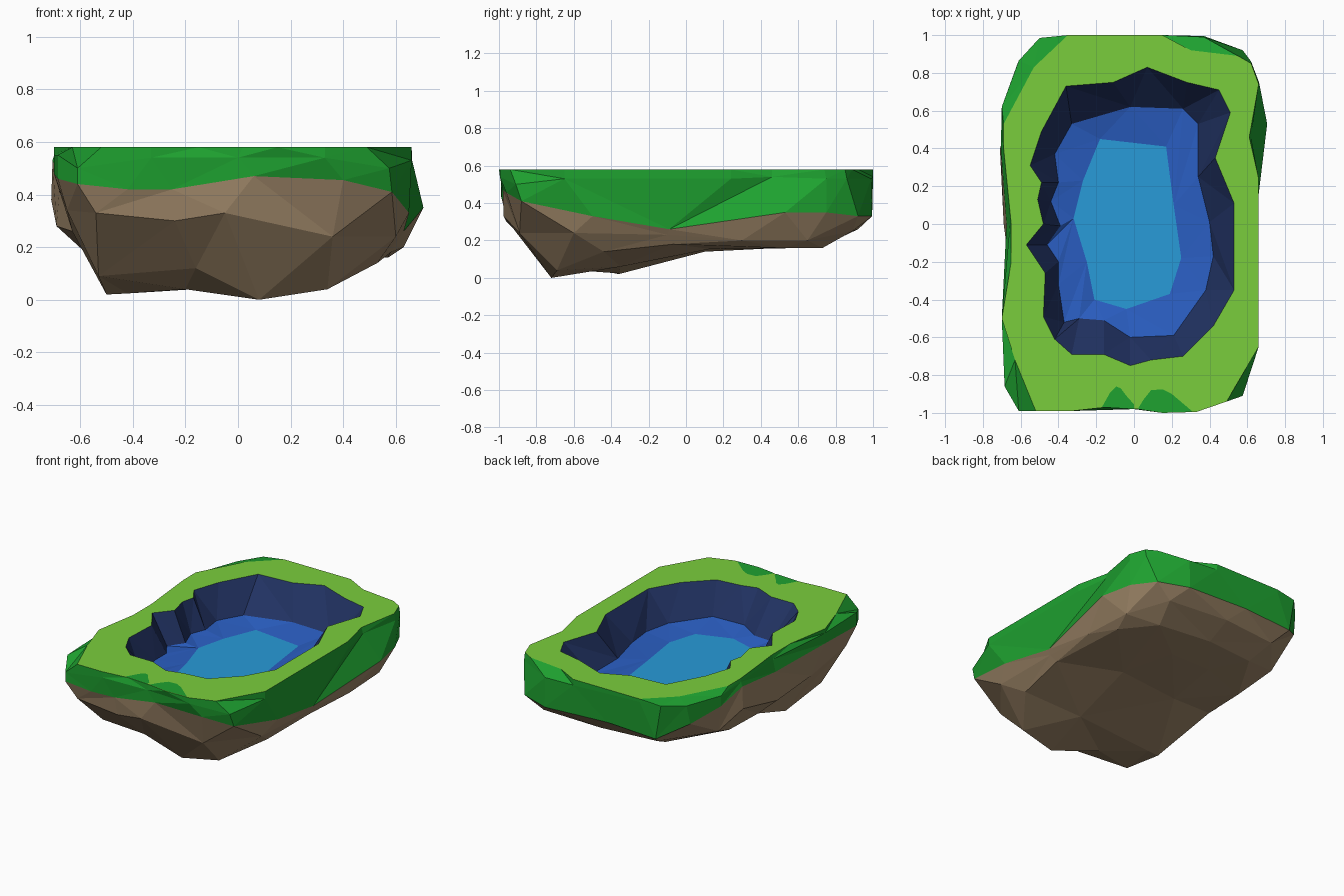
import bpy, bmesh, math
from mathutils import Vector

if "Cube" in bpy.data.objects:
    bpy.data.objects.remove(bpy.data.objects["Cube"])


def material(name, r, g, b):
    def lin(c):
        c /= 255
        return c / 12.92 if c <= 0.04045 else ((c + 0.055) / 1.055) ** 2.4
    m = bpy.data.materials.new(name)
    m.diffuse_color = (lin(r), lin(g), lin(b), 1)
    m.use_nodes = True
    m.node_tree.nodes["Principled BSDF"].inputs["Base Color"].default_value = m.diffuse_color
    return m


LAWN = material("light_green", 122, 206, 60)
GRASS = material("grass_green", 30, 162, 48)
ROCK = material("rock_brown", 158, 134, 104)
DEEP = material("navy_blue", 33, 50, 98)
BLUE = material("water_blue", 42, 94, 194)
LIGHT = material("light_water_blue", 40, 155, 216)


def angle(p):
    """Angle round the island, counter-clockwise, seam at the back."""
    return math.atan2(p[0], -p[1] * 0.68)


def ring(points, z=None):
    pts = [Vector(p if z is None else (p[0], p[1], z)) for p in points]
    return sorted(pts, key=angle)


def add_band(bm, a, b, mat):
    """Zip two rings of any size together with triangles, following the angle."""
    va = [bm.verts.new(p) for p in a]
    vb = [bm.verts.new(p) for p in b]
    aa = [angle(p) for p in a] + [angle(a[0]) + math.tau]
    ab = [angle(p) for p in b] + [angle(b[0]) + math.tau]
    i = j = 0
    while i < len(a) or j < len(b):
        p, q = va[i % len(a)], vb[j % len(b)]
        if j == len(b) or (i < len(a) and aa[i + 1] <= ab[j + 1]):
            i += 1
            f = bm.faces.new((p, va[i % len(a)], q))
        else:
            j += 1
            f = bm.faces.new((p, vb[j % len(b)], q))
        f.material_index = mat


def add_cap(bm, pts, mat, down=False):
    vs = [bm.verts.new(p) for p in pts]
    f = bm.faces.new(vs[::-1] if down else vs)
    f.material_index = mat
    bmesh.ops.triangulate(bm, faces=[f])


def finish(bm, name, mats):
    bmesh.ops.remove_doubles(bm, verts=bm.verts, dist=0.0005)
    me = bpy.data.meshes.new(name)
    bm.to_mesh(me)
    bm.free()
    for m in mats:
        me.materials.append(m)
    ob = bpy.data.objects.new(name, me)
    bpy.context.collection.objects.link(ob)


TOP = 0.58

# Outlines from the underside up to the lawn
under = ring([(-.2, -.58, .04), (.15, -.35, .06), (.2, .13, .155), (.1, .5, .16),
              (-.2, .5, .16), (-.25, .1, .14), (-.42, -.36, .024)])
keel = ring([(-.5, -.36, .02), (-.53, -.7, .09), (-.16, -.78, .12), (.08, -.72, 0),
             (.34, -.69, .04), (.53, -.44, .14), (.58, -.07, .18), (.57, .52, .16),
             (.4, .73, .16), (0, .75, .18), (-.35, .72, .18), (-.57, .35, .18),
             (-.58, .05, .18)])
rock_mid = ring([(-.54, -.96, .33), (-.24, -.96, .3), (-.05, -.975, .33), (.36, -.89, .24),
                 (.6, -.6, .24), (.61, -.1, .23), (.63, .3, .2), (.61, .65, .2),
                 (.45, .89, .25), (0, .92, .26), (-.4, .88, .26), (-.65, .58, .28),
                 (-.71, .4, .38), (-.69, 0, .28), (-.63, -.45, .26), (-.65, -.8, .34)])
grass_edge = ring([(-.61, -.99, .44), (-.42, -.985, .42), (-.25, -.975, .42), (.06, -.98, .47),
                   (.4, -.96, .455), (.585, -.88, .41), (.65, -.5, .33), (.63, -.09, .26),
                   (.705, .53, .35), (.66, .75, .35), (.575, .92, .33), (.37, .995, .33),
                   (-.1, .99, .35), (-.46, .985, .33), (-.62, .84, .42), (-.7, .62, .48),
                   (-.705, .4, .53), (-.675, 0, .47), (-.7, -.5, .48), (-.685, -.86, .46)])
shoulder = ring([(-.61, -.99, .5), (-.33, -.99, .54), (0, -.98, .54), (.33, -.995, .54),
                 (.575, -.91, .5), (.66, -.65, .53), (.66, .24, .53), (.62, .46, .54),
                 (.662, .75, .53), (.62, .86, .53), (.37, .99, .53), (.15, 1, .54),
                 (-.35, 1, .56), (-.5, .985, .565), (-.61, .865, .55), (-.7, .62, .55),
                 (-.695, .4, .56), (-.657, 0, .55), (-.7, -.5, .55), (-.685, -.86, .55)])
lawn_edge = ring([(-.52, -.99), (-.33, -.99), (-.15, -.97), (.02, -.98), (.15, -1), (.33, -.995),
                  (.49, -.94), (.66, -.65), (.66, .24), (.61, .46), (.66, .74), (.62, .85),
                  (.55, .89), (.3, .92), (.15, 1), (-.35, 1), (-.53, .83), (-.69, .53),
                  (-.69, .4), (-.65, 0), (-.65, -.2), (-.7, -.5), (-.63, -.72)], TOP)

# Outlines of the pool
pool_rim = ring([(-.02, -.75), (.09, -.72), (.26, -.7), (.42, -.54), (.53, -.35), (.53, .11),
                 (.43, .35), (.51, .59), (.45, .71), (.28, .75), (.07, .83), (-.11, .75),
                 (-.36, .73), (-.49, .49), (-.55, .31), (-.49, .22), (-.51, .13), (-.48, 0),
                 (-.57, -.11), (-.47, -.26), (-.48, -.49), (-.42, -.61), (-.33, -.69),
                 (-.16, -.69)], TOP)
water_edge = ring([(-.02, -.6), (.21, -.59), (.38, -.35), (.42, -.17), (.4, .01), (.34, .25),
                   (.34, .53), (.26, .61), (-.02, .62), (-.33, .53), (-.42, .37), (-.4, .22),
                   (-.44, .12), (-.39, -.01), (-.46, -.11), (-.4, -.2), (-.4, -.32),
                   (-.37, -.52), (-.29, -.5), (-.16, -.51)], .385)
light_edge = ring([(-.04, -.45), (.19, -.37), (.25, -.18), (.21, .1), (.17, .41), (-.18, .45),
                   (-.27, .23), (-.32, .03), (-.25, -.2), (-.21, -.4)], .355)

# Rock base
bm = bmesh.new()
add_cap(bm, under, 0, down=True)
add_band(bm, under, keel, 0)
add_band(bm, keel, rock_mid, 0)
add_band(bm, rock_mid, grass_edge, 0)
finish(bm, "rock_base", [ROCK])

# Grassy bank round the sides
bm = bmesh.new()
add_band(bm, grass_edge, shoulder, 0)
add_band(bm, shoulder, lawn_edge, 0)
finish(bm, "grass_bank", [GRASS])

# Flat lawn with two darker patches at the front
bm = bmesh.new()
add_band(bm, lawn_edge, pool_rim, 0)
for patch in ([(-.17, -.97), (0, -.98), (0, -.955), (-.04, -.91), (-.07, -.87), (-.095, -.86),
               (-.125, -.89)],
              [(.02, -.98), (.15, -.998), (.31, -.993), (.2, -.9), (.15, -.875), (.09, -.88),
               (.05, -.93)]):
    add_cap(bm, [Vector((x, y, TOP + .002)) for x, y in patch], 1)
finish(bm, "lawn", [LAWN, GRASS])

# Pool walls and floor
bm = bmesh.new()
add_band(bm, pool_rim, water_edge, 0)
finish(bm, "pool_wall", [DEEP])
bm = bmesh.new()
add_band(bm, water_edge, light_edge, 0)
add_cap(bm, light_edge, 1)
finish(bm, "pool_floor", [BLUE, LIGHT])
